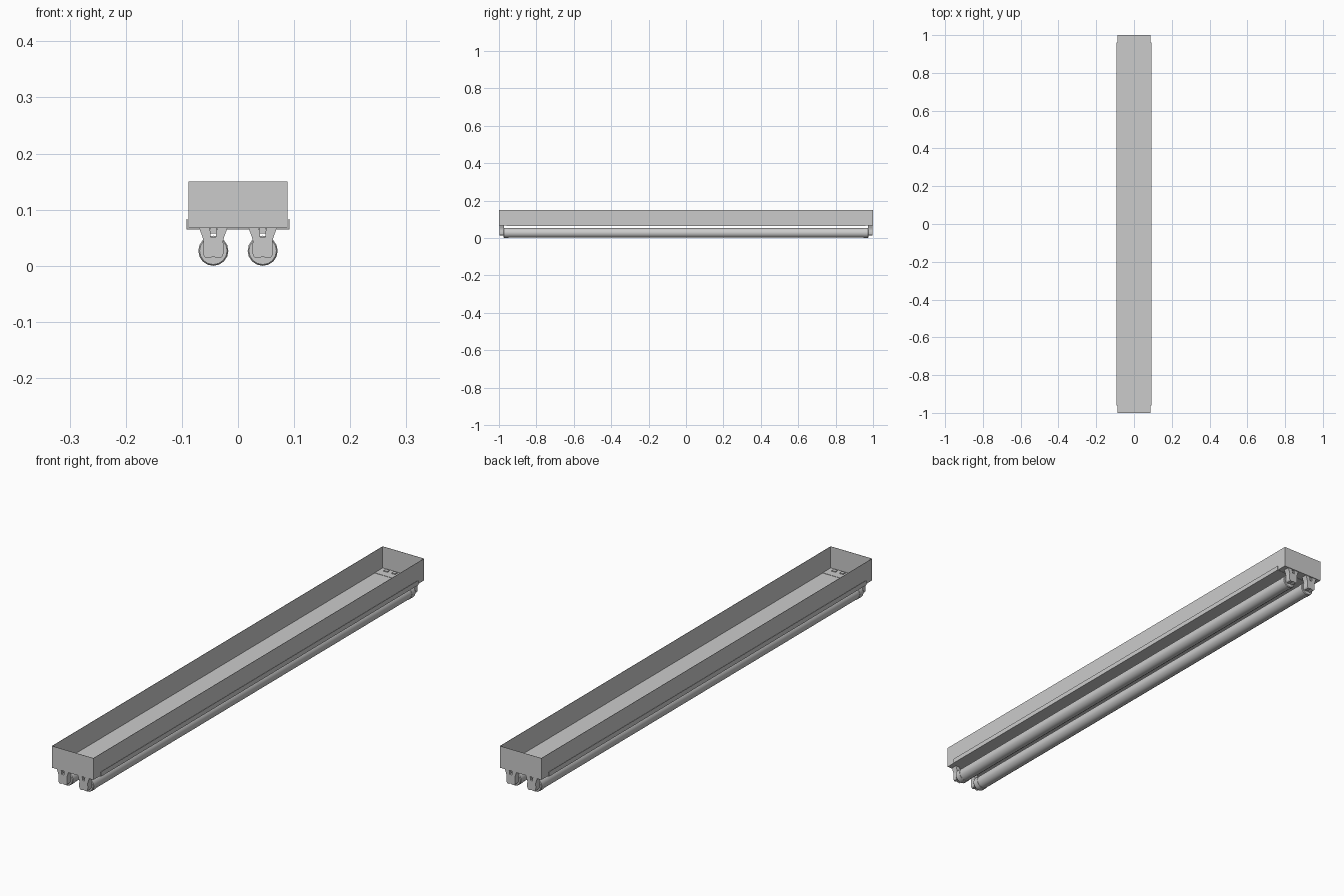
import bpy, bmesh, math
from mathutils import Matrix

if "Cube" in bpy.data.objects:
    bpy.data.objects.remove(bpy.data.objects["Cube"])


def make(name, bm):
    bmesh.ops.recalc_face_normals(bm, faces=bm.faces[:])
    me = bpy.data.meshes.new(name)
    bm.to_mesh(me)
    bm.free()
    ob = bpy.data.objects.new(name, me)
    bpy.context.collection.objects.link(ob)
    return ob


def prism(name, profile, y0, y1):
    """Extrude a closed x-z outline from y0 to y1."""
    bm = bmesh.new()
    face = bm.faces.new([bm.verts.new((x, y0, z)) for x, z in profile])
    ext = bmesh.ops.extrude_face_region(bm, geom=[face])["geom"]
    moved = [g for g in ext if isinstance(g, bmesh.types.BMVert)]
    bmesh.ops.translate(bm, verts=moved, vec=(0, y1 - y0, 0))
    return make(name, bm)


def box(name, x0, x1, y0, y1, z0, z1):
    return prism(name, [(x0, z0), (x1, z0), (x1, z1), (x0, z1)], y0, y1)


def lathe_y(name, cx, cz, rings, sides=16):
    """Solid of revolution along y from (y, radius) rings."""
    bm = bmesh.new()
    loops = []
    for y, r in rings:
        loops.append([bm.verts.new((cx + r * math.sin(2 * math.pi * i / sides), y,
                                    cz - r * math.cos(2 * math.pi * i / sides)))
                      for i in range(sides)])
    for a, b in zip(loops, loops[1:]):
        for i in range(sides):
            j = (i + 1) % sides
            bm.faces.new((a[i], a[j], b[j], b[i]))
    bm.faces.new(loops[0])
    bm.faces.new(loops[-1])
    ob = make(name, bm)
    bpy.context.view_layer.objects.active = ob
    ob.select_set(True)
    bpy.ops.object.shade_smooth_by_angle(angle=math.radians(35))
    ob.select_set(False)
    return ob


def mirrored(half):
    return half + [(-x, z) for x, z in reversed(half)]


T = 0.0012           # sheet metal thickness
W, L, Z0, Z1 = 0.088, 1.0, 0.067, 0.15
TUBE_X, TUBE_Z, TUBE_R = 0.044, 0.0268, 0.0268

# open-topped housing: long walls and end walls
for s, side in ((-1, "left"), (1, "right")):
    xa, xb = sorted((s * W, s * (W - T)))
    box("housing_wall_" + side, xa, xb, -L, L, Z0, Z1)
for s, end in ((-1, "front"), (1, "back")):
    ya, yb = sorted((s * L, s * (L - T)))
    box("housing_end_" + end, -W + T, W - T, ya, yb, Z0, Z1)

# cover pan with upturned lips outside the housing
PW, PB, PT = 0.0915, 0.065, 0.083
prism("cover_pan", mirrored([(-PW, PT), (-PW, PB)])[:2] + [
    (PW, PB), (PW, PT), (PW - T, PT), (PW - T, PB + T),
    (-PW + T, PB + T), (-PW + T, PT)], -0.96, 0.96)

# half outline of a lamp socket: splayed legs, notch, scalloped foot
socket_half = [(0.0, 0.0165), (0.008, 0.0135), (0.014, 0.0145), (0.0175, 0.019),
               (0.0185, 0.03), (0.0175, 0.044), (0.0195, 0.052), (0.0255, 0.068),
               (0.0075, 0.068), (0.005, 0.061), (0.005, 0.051)]
socket = socket_half + [(-x, z) for x, z in reversed(socket_half[1:])]

for s, end in ((-1, "front"), (1, "back")):
    # end plate of the housing floor
    ya, yb = sorted((s * 0.95, s * (L - T)))
    box("end_plate_" + end, -W + T, W - T, ya, yb, Z0, Z0 + T)
    for k, side in ((-1, "left"), (1, "right")):
        cx = k * TUBE_X
        ya, yb = sorted((s * 0.997, s * 0.974))
        prism(f"socket_{end}_{side}", [(cx + x, z) for x, z in socket], ya, yb)
        # clip across the notch, and prongs through the end plate
        box(f"socket_clip_{end}_{side}", cx - 0.006, cx + 0.006,
            s * 0.985 - 0.006, s * 0.985 + 0.006, 0.058, 0.068)
        for j in (-1, 1):
            px = cx + j * 0.0165
            box(f"socket_prong_{end}_{side}", px - 0.008, px + 0.008,
                s * 0.985 - 0.007, s * 0.985 + 0.007, 0.066, 0.0715)

# tubes with slightly wider metal end caps
for k, side in ((-1, "left"), (1, "right")):
    cx = k * TUBE_X
    lathe_y("tube_" + side, cx, TUBE_Z, [(-0.955, 0.0255), (0.955, 0.0255)])
    for s, end in ((-1, "front"), (1, "back")):
        lathe_y(f"tube_cap_{end}_{side}", cx, TUBE_Z,
                [(s * 0.95, TUBE_R), (s * 0.972, TUBE_R), (s * 0.975, 0.0245)])
